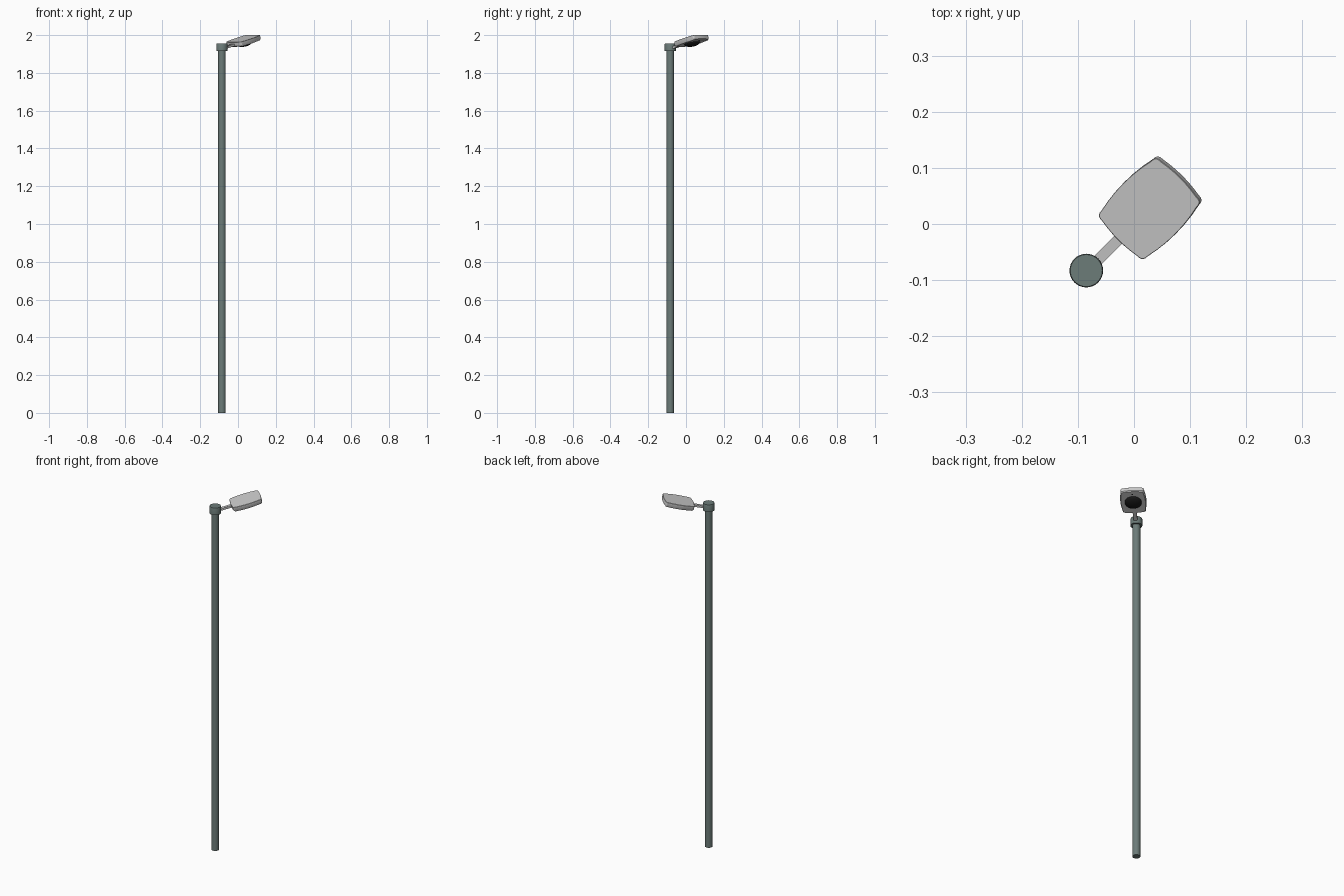
import bpy, bmesh, math
from mathutils import Matrix, Vector

if "Cube" in bpy.data.objects:
    bpy.data.objects.remove(bpy.data.objects["Cube"])

def material(name, col):
    m = bpy.data.materials.new(name)
    m.diffuse_color = (*col, 1)
    m.use_nodes = True
    m.node_tree.nodes["Principled BSDF"].inputs["Base Color"].default_value = m.diffuse_color
    return m

green = material("painted_steel", (0.15, 0.20, 0.19))
black = material("dark_lens", (0.01, 0.01, 0.01))

def finish(bm, name, mat=None, frame=None):
    bmesh.ops.recalc_face_normals(bm, faces=bm.faces)
    if frame:
        bm.transform(frame)
    me = bpy.data.meshes.new(name)
    bm.to_mesh(me)
    bm.free()
    ob = bpy.data.objects.new(name, me)
    bpy.context.collection.objects.link(ob)
    if mat:
        me.materials.append(mat)
    bpy.context.view_layer.objects.active = ob
    bpy.ops.object.select_all(action='DESELECT')
    ob.select_set(True)
    bpy.ops.object.shade_smooth_by_angle(angle=math.radians(35))
    return ob

def lathe(name, profile, mat, frame, segs=32):
    """Spin an (r, z) profile around z; radius 0 ends become closed points."""
    bm = bmesh.new()
    vs = [bm.verts.new((r, 0, z)) for r, z in profile]
    es = [bm.edges.new(p) for p in zip(vs, vs[1:])]
    bmesh.ops.spin(bm, geom=vs + es, cent=(0, 0, 0), axis=(0, 0, 1),
                   angle=math.tau, steps=segs, use_duplicate=False)
    bmesh.ops.remove_doubles(bm, verts=bm.verts, dist=1e-5)
    return finish(bm, name, mat, frame)

# Pole and its collar
base = Matrix.Translation((-0.085, -0.083, 0))
lathe("pole", [(0, 0), (0.02, 0), (0.02, 1.92), (0, 1.92)], green, base)
lathe("pole_collar", [(0, 1.915), (0.03, 1.915), (0.03, 1.951), (0.0285, 1.955), (0, 1.955)], green, base)

# Lamp frame: x runs out along the arm, z is the tilted up direction
TILT = math.radians(14)
lamp = (Matrix.Translation((0.027, 0.027, 1.982)) @ Matrix.Rotation(math.radians(45), 4, 'Z')
        @ Matrix.Rotation(-TILT, 4, 'Y'))

# Lamp housing: bowed rectangle with rounded corners, narrower underneath
def arc(a, b, bulge, n=5):
    a, b = Vector(a), Vector(b)
    out = Vector(((b - a).y, -(b - a).x)).normalized()
    return [a.lerp(b, t / n) + out * bulge * 4 * (t / n) * (1 - t / n) for t in range(n + 1)]

X, Y, R = 0.077, 0.058, 0.013
outline = (arc((-X + R, -Y), (X - R, -Y), 0.007, 6) + arc((X - R, -Y), (X, -Y + R), 0.005)[1:-1]
           + arc((X, -Y + R), (X, Y - R), 0.004, 6) + arc((X, Y - R), (X - R, Y), 0.005)[1:-1]
           + arc((X - R, Y), (-X + R, Y), 0.007, 6) + arc((-X + R, Y), (-X, Y - R), 0.005)[1:-1]
           + arc((-X, Y - R), (-X, -Y + R), 0.004, 6) + arc((-X, -Y + R), (-X + R, -Y), 0.005)[1:-1])
bm = bmesh.new()
rings = [[bm.verts.new((p.x * s, p.y * s, z)) for p in outline]
         for s, z in ((0.95, -0.026), (1.0, -0.021), (1.0, -0.001), (0.988, 0.0))]
n = len(outline)
for lo, hi in zip(rings, rings[1:]):
    for i in range(n):
        bm.faces.new((lo[i], lo[(i + 1) % n], hi[(i + 1) % n], hi[i]))
bm.faces.new(rings[0])
bm.faces.new(rings[-1])
finish(bm, "lamp_housing", None, lamp)

# Domed lens and small light sensor under the housing
dome = [(0.043 * math.cos(math.radians(a)), -0.025 - 0.018 * math.sin(math.radians(a)))
        for a in range(0, 90, 15)] + [(0, -0.043)]
lathe("lens", [(0, -0.024), (0.043, -0.024)] + dome, black, lamp)
lathe("sensor", [(0, -0.024), (0.004, -0.024), (0.004, -0.027), (0, -0.028)], black,
      lamp @ Matrix.Translation((0.057, 0, 0)), 12)

# Arm bar from collar to housing
bm = bmesh.new()
bmesh.ops.create_cube(bm, size=1, matrix=Matrix.Translation((-0.108, 0, -0.015)) @ Matrix.Diagonal((0.094, 0.02, 0.012, 1)))
bmesh.ops.bevel(bm, geom=bm.edges[:], offset=0.0015, segments=2, affect='EDGES')
finish(bm, "arm", None, lamp)
